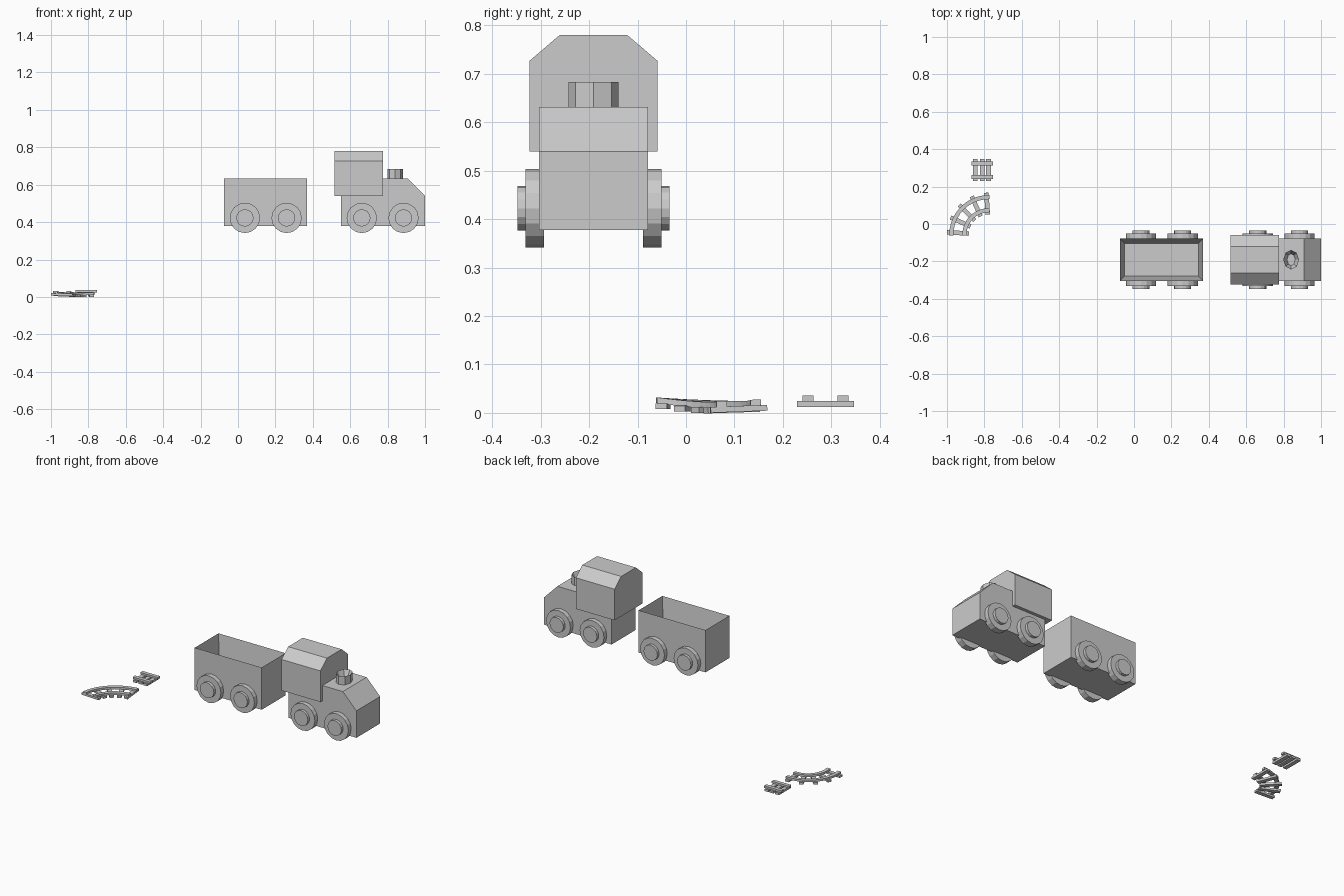
import bpy, bmesh, math
from mathutils import Matrix, Vector

if "Cube" in bpy.data.objects:
    bpy.data.objects.remove(bpy.data.objects["Cube"])

MID = -0.191  # y of the train's centre line


def finish(name, bm):
    bmesh.ops.recalc_face_normals(bm, faces=bm.faces)
    me = bpy.data.meshes.new(name)
    bm.to_mesh(me)
    bm.free()
    ob = bpy.data.objects.new(name, me)
    bpy.context.collection.objects.link(ob)
    return ob


def prism(name, pts, vec):
    """Extrude a planar outline along vec."""
    bm = bmesh.new()
    f = bm.faces.new([bm.verts.new(p) for p in pts])
    r = bmesh.ops.extrude_face_region(bm, geom=[f], use_keep_orig=True)
    vs = [g for g in r["geom"] if isinstance(g, bmesh.types.BMVert)]
    bmesh.ops.translate(bm, verts=vs, vec=vec)
    return finish(name, bm)


def box_into(bm, centre, size, rot=None):
    m = Matrix.Translation(centre) @ (rot or Matrix()) @ Matrix.Diagonal((*size, 1))
    bmesh.ops.create_cube(bm, size=1, matrix=m)


def sink_top(bm, width, depth):
    """Inset the top face and push it down to make a hollow."""
    top = max(bm.faces, key=lambda f: f.calc_center_median().z)
    bmesh.ops.inset_region(bm, faces=[top], thickness=width)
    bmesh.ops.translate(bm, verts=top.verts, vec=(0, 0, -depth))


# Wheels: a tyre disc with a smaller hub on its outer face
def wheel(name, x, side):
    bm = bmesh.new()
    for radius, y0, y1 in ((0.081, 0.102, 0.14), (0.046, 0.13, 0.157)):
        m = (Matrix.Translation((x, MID + side * (y0 + y1) / 2, 0.4225))
             @ Matrix.Rotation(math.pi / 2, 4, 'X'))
        bmesh.ops.create_cone(bm, cap_ends=True, segments=16, radius1=radius,
                              radius2=radius, depth=y1 - y0, matrix=m)
    finish(name, bm)


for vehicle, axles in (("wagon", (0.037, 0.26)), ("engine", (0.662, 0.885))):
    for i, x in enumerate(axles):
        for side in (-1, 1):
            wheel(f"{vehicle}_wheel_{i}_{'right' if side < 0 else 'left'}", x, side)

# Open wagon
bm = bmesh.new()
box_into(bm, (0.1475, MID, 0.505), (0.445, 0.226, 0.254))
bm.normal_update()
sink_top(bm, 0.036, 0.215)
finish("wagon_body", bm)

# Engine body with sloping nose
prism("engine_body",
      [(x, MID - 0.113, z) for x, z in
       ((0.55, 0.378), (1.0, 0.378), (1.0, 0.54), (0.91, 0.632), (0.55, 0.632))],
      (0, 0.226, 0))

# Cab with chamfered roof
prism("engine_cab",
      [(0.516, MID + y, z) for y, z in
       ((-0.132, 0.54), (0.132, 0.54), (0.132, 0.727), (0.07, 0.78),
        (-0.07, 0.78), (-0.132, 0.727))],
      (0.258, 0, 0))

# Octagonal chimney with a hole
bm = bmesh.new()
bmesh.ops.create_cone(bm, cap_ends=True, segments=8, radius1=1, radius2=1, depth=0.061,
                      matrix=Matrix.Translation((0.84, MID, 0.6525))
                      @ Matrix.Diagonal((0.042, 0.052, 1, 1)))
bm.normal_update()
sink_top(bm, 0.02, 0.045)
finish("chimney", bm)

# Straight track: two rails on three sleepers
bm = bmesh.new()
for x in (-0.848, -0.811, -0.778):
    box_into(bm, (x, 0.288, 0.0185), (0.025, 0.117, 0.013))
for y in (0.252, 0.324):
    box_into(bm, (-0.811, y, 0.030), (0.115, 0.022, 0.012))
finish("straight_track", bm)

# Curved track, sagging slightly in the middle
CX, CY = -0.775, -0.058


def sag(t):
    return 0.009 - 0.026 * t + 0.020 * t * t


def on_arc(t, r, z):
    a = math.pi - math.radians(-1 + 92 * t)
    return Vector((CX + r * math.cos(a), CY + r * math.sin(a),
                   sag(t) + z + 0.04 * t * (r - 0.167)))


def curved_rail(name, radius):
    bm = bmesh.new()
    rings = [[bm.verts.new(on_arc(i / 10, radius + dr, z)) for dr, z in
              ((-0.011, 0.011), (0.011, 0.011), (0.011, 0.023), (-0.011, 0.023))]
             for i in range(11)]
    for a, b in zip(rings, rings[1:]):
        for k in range(4):
            n = (k + 1) % 4
            bm.faces.new((a[k], a[n], b[n], b[k]))
    bm.faces.new(rings[0])
    bm.faces.new(rings[-1])
    finish(name, bm)


curved_rail("curved_rail_outer", 0.202)
curved_rail("curved_rail_inner", 0.132)

bm = bmesh.new()
for i in range(5):
    t = 0.05 + 0.225 * i
    a = math.pi - math.radians(-1 + 92 * t)
    box_into(bm, on_arc(t, 0.167, 0.006), (0.117, 0.024, 0.012),
             Matrix.Rotation(a, 4, 'Z') @ Matrix.Rotation(-0.04 * t, 4, 'Y'))
finish("curved_track_sleepers", bm)
